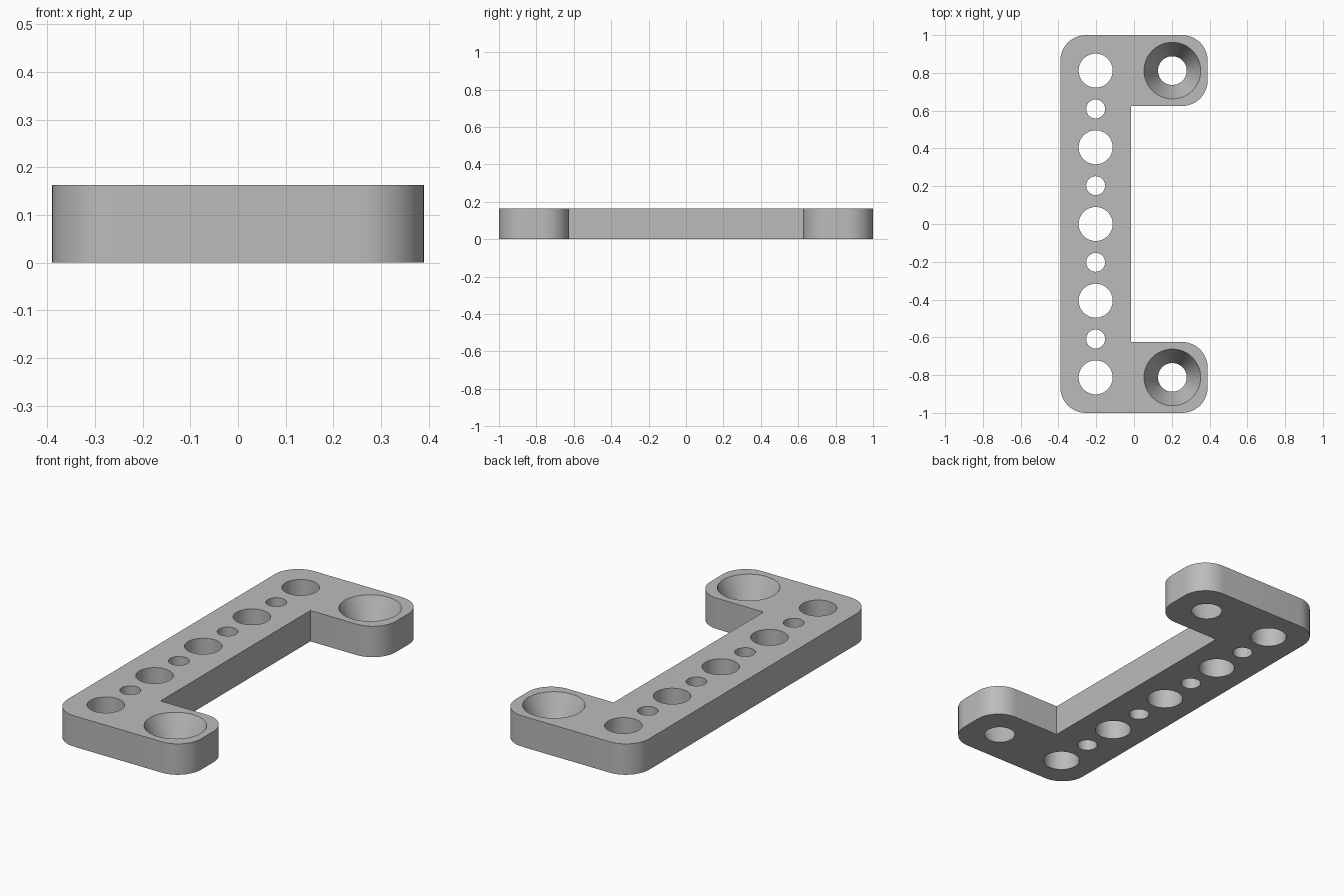
import bpy, bmesh
from math import cos, sin, pi, radians

if "Cube" in bpy.data.objects:
    bpy.data.objects.remove(bpy.data.objects["Cube"], do_unlink=True)

HEIGHT = 0.163
HALF_X, HALF_Y = 0.39, 1.0
INNER_X, INNER_Y = -0.015, 0.625
CORNER = 0.135
PITCH = 0.203


def arc(cx, cy, r, start, sweep, steps):
    return [(cx + r * cos(start + sweep * i / steps),
             cy + r * sin(start + sweep * i / steps)) for i in range(steps + 1)]


def circle(cx, cy, r, steps=48):
    return arc(cx, cy, r, 0, 2 * pi, steps)[:-1]


# Bracket outline: upper half, mirrored to the lower half
ox, oy = HALF_X - CORNER, HALF_Y - CORNER
upper = [(INNER_X, INNER_Y)]
upper += arc(ox, INNER_Y + CORNER, CORNER, -pi / 2, pi / 2, 12)
upper += arc(ox, oy, CORNER, 0, pi / 2, 12)
upper += arc(-ox, oy, CORNER, pi / 2, pi / 2, 12)
outline = upper + [(x, -y) for x, y in reversed(upper)]

# Each loop pair is (bottom, top)
loops = [(outline, outline)]

# Row of alternating large and small straight holes
for i in range(-4, 5):
    ring = circle(-PITCH, i * PITCH, 0.05 if i % 2 else 0.09)
    loops.append((ring, ring))

# Countersunk screw holes in the two arms
for side in (-1, 1):
    loops.append((circle(PITCH, side * 4 * PITCH, 0.076),
                  circle(PITCH, side * 4 * PITCH, 0.15)))

bm = bmesh.new()
cap_edges = ([], [])
for pair in loops:
    rings = []
    for points, z, edges in zip(pair, (0, HEIGHT), cap_edges):
        verts = [bm.verts.new((x, y, z)) for x, y in points]
        edges += [bm.edges.new((v, verts[i - 1])) for i, v in enumerate(verts)]
        rings.append(verts)
    low, high = rings
    for i in range(len(low)):
        bm.faces.new((low[i - 1], low[i], high[i], high[i - 1]))

# Flat top and bottom with the holes left open
for edges, direction in zip(cap_edges, (-1, 1)):
    bmesh.ops.triangle_fill(bm, edges=edges, use_beauty=True,
                            normal=(0, 0, direction))
bmesh.ops.recalc_face_normals(bm, faces=bm.faces)

mesh = bpy.data.meshes.new("mounting_bracket")
bm.to_mesh(mesh)
bm.free()
bracket = bpy.data.objects.new("mounting_bracket", mesh)
bpy.context.collection.objects.link(bracket)

# Plain grey finish
grey = bpy.data.materials.new("plain_grey")
grey.use_nodes = True
colour = (0.5, 0.5, 0.5, 1)
grey.diffuse_color = colour
grey.node_tree.nodes["Principled BSDF"].inputs["Base Color"].default_value = colour
mesh.materials.append(grey)

bpy.ops.object.select_all(action="DESELECT")
bracket.select_set(True)
bpy.context.view_layer.objects.active = bracket
bpy.ops.object.shade_smooth_by_angle(angle=radians(30))
